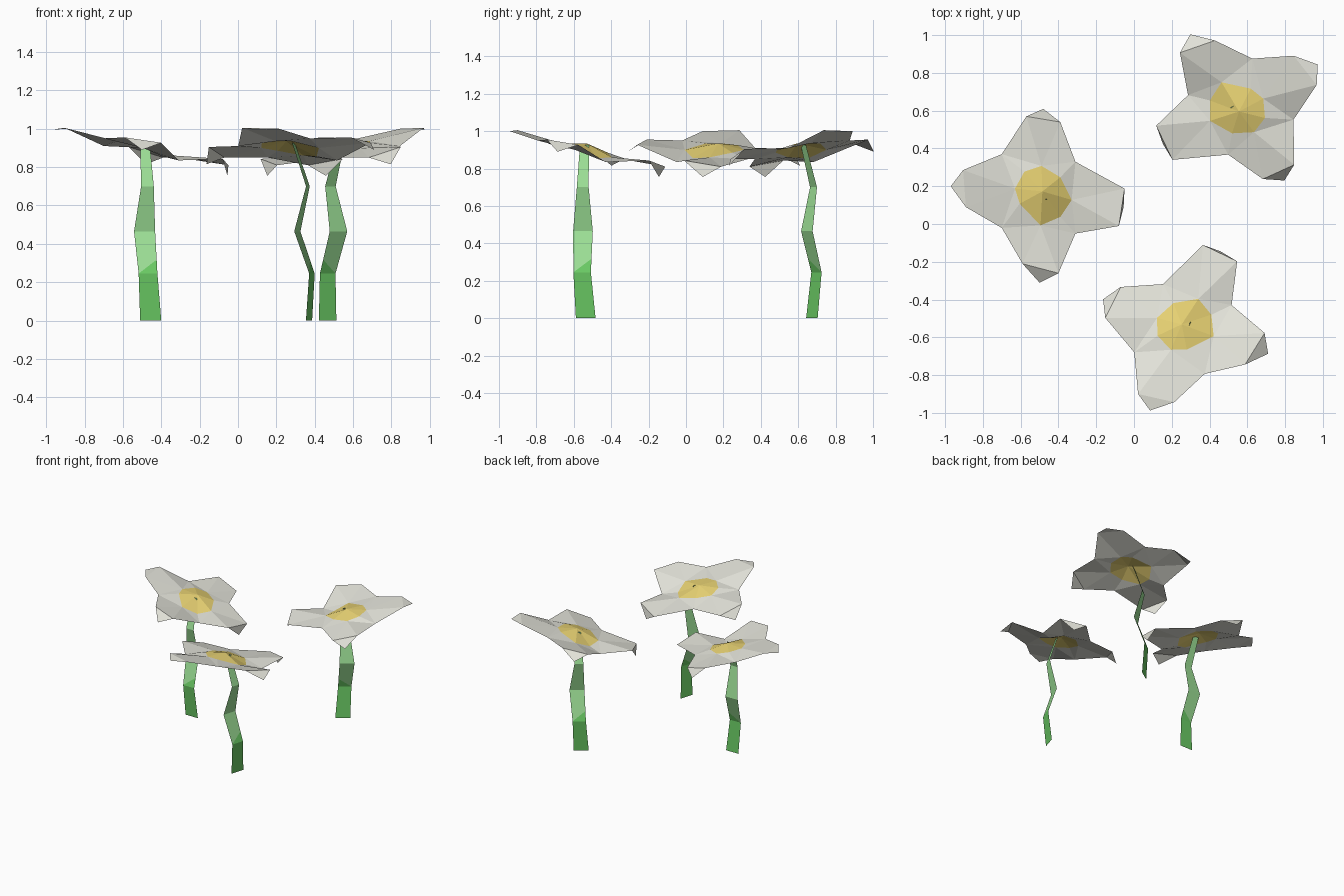
import bpy
from math import radians

cube = bpy.data.objects.get("Cube")
if cube:
    bpy.data.objects.remove(cube, do_unlink=True)


def material(name, rgb):
    mat = bpy.data.materials.new(name)
    mat.use_nodes = True
    colour = (*rgb, 1)
    mat.diffuse_color = colour
    bsdf = mat.node_tree.nodes["Principled BSDF"]
    bsdf.inputs["Base Color"].default_value = colour
    bsdf.inputs["Roughness"].default_value = 0.9
    return mat


white = material("petal white", (0.76, 0.76, 0.69))
yellow = material("centre yellow", (0.80, 0.64, 0.17))
pale_green = material("pale green", (0.33, 0.73, 0.30))
deep_green = material("deep green", (0.145, 0.59, 0.127))


def make_mesh(name, verts, faces, mats, slots=None):
    mesh = bpy.data.meshes.new(name)
    mesh.from_pydata(verts, [], faces)
    for mat in mats:
        mesh.materials.append(mat)
    for poly, slot in zip(mesh.polygons, slots or []):
        poly.material_index = slot
    mesh.update()
    return mesh


# Flower centre: rim runs clockwise, alternating petal axis and notch
rim = [(-.125, .03, .935), (-.075, .12, .925), (.015, .15, .9), (.115, .09, .885),
       (.175, -.03, .86), (.115, -.12, .855), (.01, -.165, .9), (-.1, -.05, .935)]
hub = [(.02, .015, .935)]
centre_mesh = make_mesh("flower_centre", rim + hub,
                        [(8, (i + 1) % 8, i) for i in range(8)], [yellow])

# Petals: first side, tip, second side, then the notch that follows
petals = [
    [(-.385, -.068, 1.0), (-.465, .042, .995), (-.4, .128, 1.005), (-.195, .212, .91)],
    [(-.065, .412, .905), (.025, .452, .815), (.115, .382, .85), (.195, .172, .85)],
    [(.455, .03, .81), (.45, -.068, .755), (.425, -.168, .843), (.195, -.208, .835)],
    [(.105, -.418, .927), (.005, -.468, .89), (-.085, -.368, .955), (-.195, -.178, .95)],
]
verts, faces = list(rim), []
for p in petals:
    verts += p
for i in range(4):
    axis, before, after = 2 * i, (2 * i - 1) % 8, 2 * i + 1
    side_a, tip, side_b, notch = range(8 + 4 * i, 12 + 4 * i)
    last_notch = 8 + 4 * ((i - 1) % 4) + 3
    faces += [(axis, last_notch, before), (axis, side_a, last_notch),
              (axis, side_b, side_a), (side_a, side_b, tip),
              (axis, notch, side_b), (axis, after, notch)]
petal_mesh = make_mesh("petals", verts, faces, [white])

# Stem: a flat zigzag ribbon given as left, right, depth and height
ribbon = [(-.005, .105, -.099, 0), (-.013, .085, -.119, .245), (-.037, .073, -.045, .465),
          (0, .066, -.098, .7), (-.005, .045, -.024, .925)]
verts = []
for left, right, depth, z in ribbon:
    verts += [(left, depth, z), (right, depth, z)]
a, b = verts[3], verts[5]
verts.append(tuple(p + (q - p) * .33 for p, q in zip(a, b)))
split = len(verts) - 1
faces = [(0, 1, 3, 2), (2, 3, split), (2, split, 5, 4), (4, 5, 7, 6), (6, 7, 9, 8)]
stem_mesh = make_mesh("stem", verts, faces, [pale_green, deep_green], [1, 1, 0, 0, 0])

# Three turned copies
places = {"left": (.564, .619, 214), "front": (.261, -.555, 73), "right": (-.505, .1575, 0)}
for place, (x, y, turn) in places.items():
    for mesh in (stem_mesh, petal_mesh, centre_mesh):
        obj = bpy.data.objects.new(f"{place}_{mesh.name}", mesh)
        obj.location = (x, y, 0)
        obj.rotation_euler.z = radians(turn)
        bpy.context.collection.objects.link(obj)
